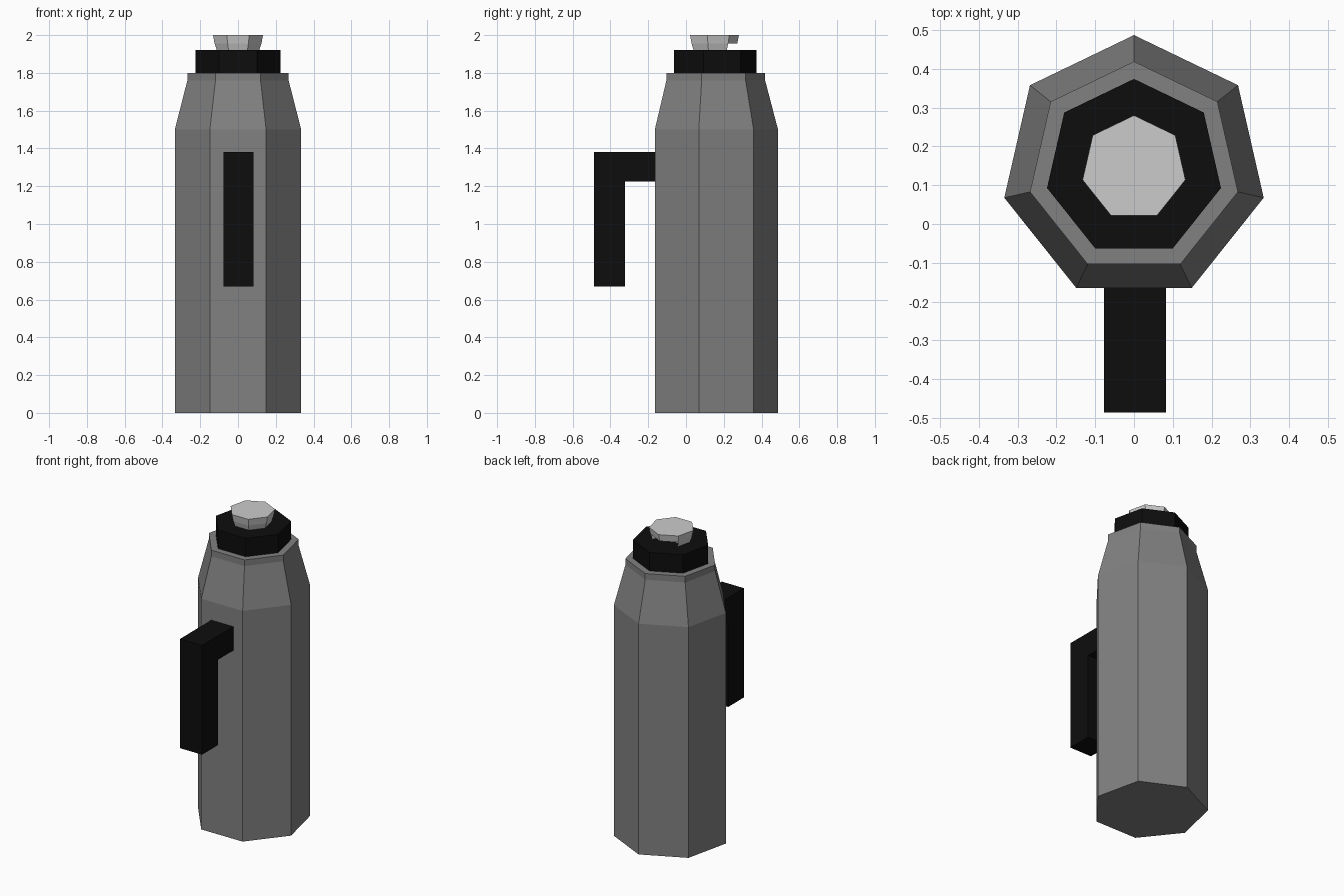
import bpy, bmesh
from math import sin, cos, tau

if "Cube" in bpy.data.objects:
    bpy.data.objects.remove(bpy.data.objects["Cube"])

SIDES, CY = 7, 0.144   # seven-sided bottle, its axis lies at y = CY


def material(name, v):
    m = bpy.data.materials.new(name)
    m.diffuse_color = (v, v, v, 1)
    m.use_nodes = True
    m.node_tree.nodes["Principled BSDF"].inputs["Base Color"].default_value = m.diffuse_color
    return m


def finish(name, bm, mat=None):
    bmesh.ops.recalc_face_normals(bm, faces=bm.faces)
    me = bpy.data.meshes.new(name)
    bm.to_mesh(me)
    bm.free()
    ob = bpy.data.objects.new(name, me)
    bpy.context.collection.objects.link(ob)
    if mat:
        me.materials.append(mat)
    return ob


def lathe(profile):
    """Closed heptagonal solid through (radius, z) rings, one corner facing +y."""
    bm = bmesh.new()
    rings = [[bm.verts.new((r * sin(tau * i / SIDES), CY + r * cos(tau * i / SIDES), z))
              for i in range(SIDES)] for r, z in profile]
    for a, b in zip(rings, rings[1:]):
        for i in range(SIDES):
            j = (i + 1) % SIDES
            bm.faces.new((a[i], a[j], b[j], b[i]))
    bm.faces.new(rings[0])
    bm.faces.new(rings[-1])
    bm.normal_update()
    return bm


steel = material("dark_steel", 0.22)
black = material("black_plastic", 0.004)

# Bottle body with tapered shoulder and short straight lip
finish("body", lathe([(0.343, 0), (0.343, 1.5), (0.275, 1.76), (0.275, 1.8)]), steel)

# Black collar
finish("collar", lathe([(0.23, 1.8), (0.23, 1.92)]), black)

# Flared stopper, with a pouring recess pushed into its two lower back faces
bm = lathe([(0.115, 1.92), (0.127, 1.955), (0.136, 2.0)])
back = [f for f in bm.faces
        if len(f.verts) == 4 and f.calc_center_median().y > CY + 0.07
        and f.calc_center_median().z < 1.95]
ext = bmesh.ops.extrude_face_region(bm, geom=back)["geom"]
bmesh.ops.delete(bm, geom=[f for f in back if f.is_valid], context='FACES')
for v in (g for g in ext if isinstance(g, bmesh.types.BMVert)):
    v.co.x *= 0.8
    v.co.y -= 0.07
finish("stopper", bm)

# L-shaped handle: side profile in (y, z), extruded across x
profile = [(-0.16, 1.38), (-0.486, 1.38), (-0.486, 0.67), (-0.323, 0.67),
           (-0.323, 1.225), (-0.16, 1.225)]
bm = bmesh.new()
face = bm.faces.new([bm.verts.new((-0.077, y, z)) for y, z in profile])
ext = bmesh.ops.extrude_face_region(bm, geom=[face])["geom"]
bmesh.ops.translate(bm, vec=(0.159, 0, 0),
                    verts=[g for g in ext if isinstance(g, bmesh.types.BMVert)])
finish("handle", bm, black)
